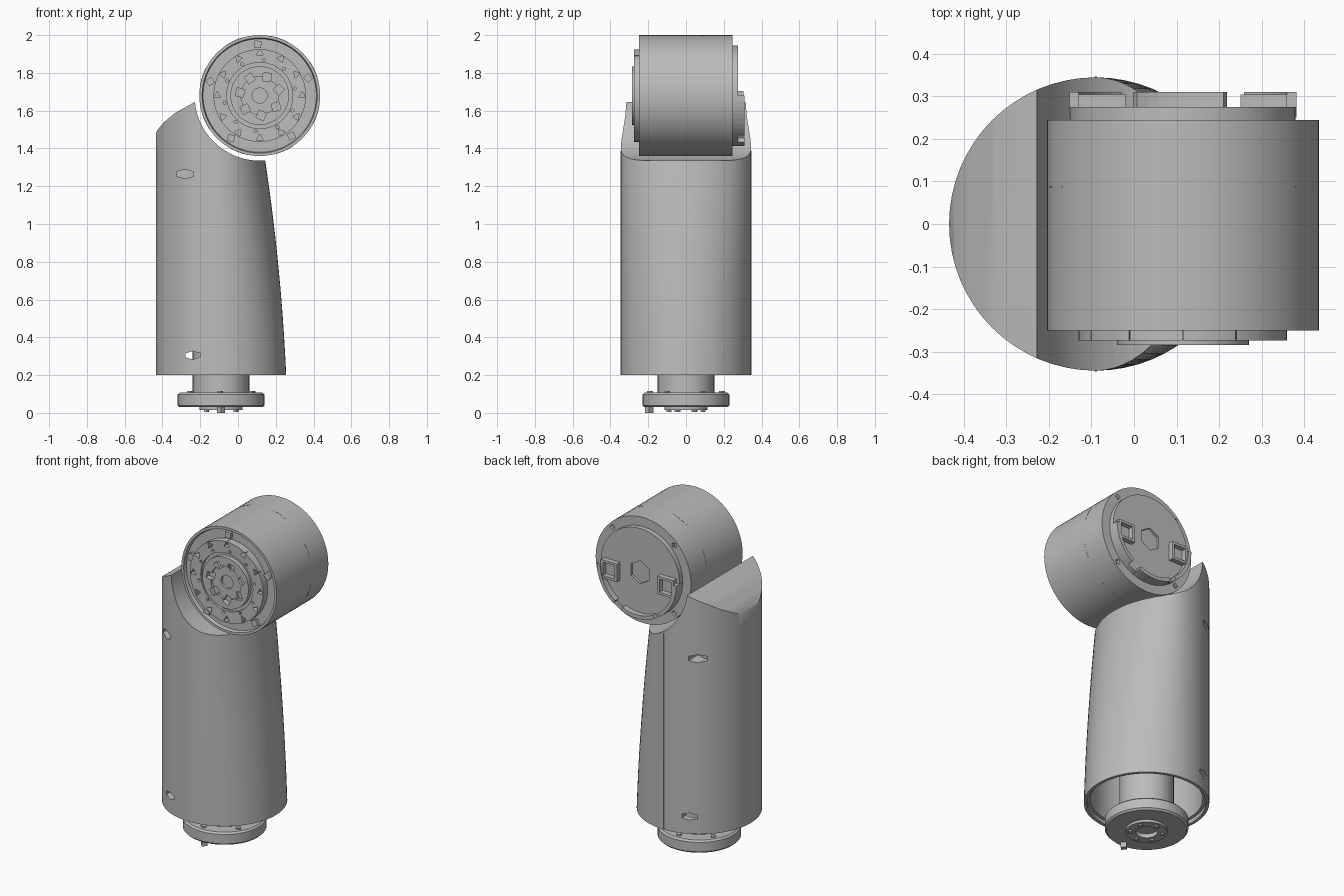
import bpy, bmesh
from math import sin, cos, pi, radians
from mathutils import Matrix

if "Cube" in bpy.data.objects:
    bpy.data.objects.remove(bpy.data.objects["Cube"])

grey = bpy.data.materials.new("plain_grey")
grey.use_nodes = True
grey.diffuse_color = (0.5, 0.5, 0.5, 1)
grey.node_tree.nodes["Principled BSDF"].inputs["Base Color"].default_value = (0.5, 0.5, 0.5, 1)

AX = -0.09              # body axis
CX, CZ = 0.115, 1.68    # drum centre


def finish(name, bm, cutter=False):
    bmesh.ops.remove_doubles(bm, verts=bm.verts, dist=1e-5)
    bmesh.ops.recalc_face_normals(bm, faces=bm.faces)
    mesh = bpy.data.meshes.new(name)
    bm.to_mesh(mesh)
    bm.free()
    mesh.materials.append(grey)
    ob = bpy.data.objects.new(name, mesh)
    bpy.context.collection.objects.link(ob)
    if cutter:
        ob.hide_render = True
        ob.display_type = 'WIRE'
    return ob


def smooth(ob):
    bpy.ops.object.select_all(action='DESELECT')
    ob.select_set(True)
    bpy.context.view_layer.objects.active = ob
    bpy.ops.object.shade_smooth_by_angle(angle=radians(30))


def cut(ob, *cutters):
    # apply each cutter, then remove it
    for c in cutters:
        mod = ob.modifiers.new("cut", 'BOOLEAN')
        mod.operation, mod.solver, mod.object = 'DIFFERENCE', 'EXACT', c
        bpy.ops.object.select_all(action='DESELECT')
        bpy.context.view_layer.objects.active = ob
        bpy.ops.object.modifier_apply(modifier=mod.name)
        bpy.data.objects.remove(c)


def skin(bm, rings):
    # join rings of points with quads and close both ends
    loops = [[bm.verts.new(p) for p in ring] for ring in rings]
    for a, b in zip(loops, loops[1:]):
        for i in range(len(a)):
            j = (i + 1) % len(a)
            bm.faces.new((a[i], a[j], b[j], b[i]))
    bm.faces.new(loops[0])
    bm.faces.new(loops[-1])


def lathe(name, profile, axis='Y', segs=64, cutter=False):
    # profile of (radius, position along axis)
    bm = bmesh.new()
    turn = [2 * pi * i / segs for i in range(segs)]
    if axis == 'Y':
        rings = [[(CX + r * cos(t), h, CZ + r * sin(t)) for t in turn] for r, h in profile]
    else:
        rings = [[(AX + r * cos(t), r * sin(t), h) for t in turn] for r, h in profile]
    skin(bm, rings)
    return finish(name, bm, cutter)


def front_reach(z):
    # the +x side leans in towards the top
    s = (z - 0.2) / 1.13
    return 0.345 - 0.05 * s - 0.06 * s * s


def body_loft(name, z0, z1, inset=0.0, cutter=False):
    bm = bmesh.new()
    rings = []
    for k in range(15):
        z = z0 + (z1 - z0) * k / 14
        ring = []
        for i in range(64):
            t = 2 * pi * i / 64
            rx = front_reach(max(z, 0.2)) if cos(t) > 0 else 0.345
            ring.append((AX + (rx - inset) * cos(t), (0.345 - inset) * sin(t), z))
        rings.append(ring)
    skin(bm, rings)
    return finish(name, bm, cutter)


def pegs(name, items, depth, sides=4, stretch=1.0, cutter=True):
    # short prisms along y at (x, y, z, radius)
    bm = bmesh.new()
    for n, (x, y, z, r) in enumerate(items):
        m = (Matrix.Translation((x, y, z)) @ Matrix.Diagonal((stretch, 1, 1, 1))
             @ Matrix.Rotation(pi / 2, 4, 'X') @ Matrix.Rotation(n * 0.7 if stretch == 1 else 0, 4, 'Z'))
        bmesh.ops.create_cone(bm, cap_ends=True, segments=sides, radius1=r, radius2=r,
                              depth=depth, matrix=m)
    return finish(name, bm, cutter)


def circle_of(count, radius, y, size, start=0.0):
    return [(CX + radius * cos(start + 2 * pi * i / count), y,
             CZ + radius * sin(start + 2 * pi * i / count), size) for i in range(count)]


def extrude_y(name, outline, y0, y1, cutter=False):
    bm = bmesh.new()
    skin(bm, [[(x, y, z) for x, z in outline] for y in (y0, y1)])
    return finish(name, bm, cutter)


# body shell: open underneath, domed shoulder, saddle for the drum
body = body_loft("body_shell", 0.2, 1.75)
roof = extrude_y("roof_cutter", [(-0.6, 1.4), (-0.45, 1.45), (-0.425, 1.5), (-0.39, 1.54), (-0.33, 1.59),
                                 (-0.23, 1.645), (0.1, 1.8), (0.1, 2.1), (-0.6, 2.1)], -0.5, 0.5, True)
saddle = lathe("saddle_cutter", [(0.345, -0.5), (0.345, 0.5)], cutter=True)
above = extrude_y("above_cutter", [(-0.23, 1.68), (0.5, 1.68), (0.5, 2.1), (-0.23, 2.1)], -0.6, 0.6, True)
cavity = body_loft("cavity_cutter", 0.1, 1.1, 0.035, True)
lip = body_loft("lip_cutter", 0.15, 0.225, 0.018, True)
screws = [(-0.28, y, 1.265, 0.025) for y in (-0.3, 0.3)] + [(-0.24, y, 0.305, 0.022) for y in (-0.32, 0.32)]
cut(body, roof, saddle, above, cavity, lip, pegs("screw_hole_cutter", screws, 0.16, 6, 2.0))
smooth(body)

# seam between the two shell halves
for side in (-1, 1):
    extrude_y("shell_seam", [(AX - 0.003, 0.2), (AX + 0.003, 0.2), (AX + 0.003, 1.39), (AX - 0.003, 1.39)],
              side * 0.343, side * 0.347)

# drum with stepped front face and raised rear cover
drum = lathe("joint_drum", [
    (0.04, -0.255), (0.04, -0.27), (0.1, -0.27), (0.1, -0.285), (0.155, -0.285), (0.155, -0.258),
    (0.175, -0.258), (0.175, -0.272), (0.245, -0.274), (0.245, -0.23), (0.3, -0.23), (0.305, -0.25),
    (0.32, -0.25), (0.32, 0.245), (0.265, 0.245), (0.265, 0.275), (0.01, 0.275)])
cut(drum,
    pegs("outer_notch_cutter", circle_of(12, 0.225, -0.27, 0.022), 0.05, 3),
    pegs("inner_notch_cutter", circle_of(7, 0.105, -0.28, 0.03, 0.3), 0.05, 4),
    pegs("small_hole_cutter", circle_of(10, 0.19, -0.27, 0.01, 0.2), 0.04, 4),
    pegs("rear_hex_cutter", [(CX, 0.275, CZ, 0.07)], 0.03, 6),
    pegs("rear_screw_cutter", circle_of(4, 0.292, 0.245, 0.018, pi / 4), 0.04, 4))
smooth(drum)

# lugs in the front groove
pegs("groove_lugs", circle_of(5, 0.272, -0.238, 0.026, 0.35), 0.02, 4, cutter=False)

# raised lip arcs along the lower half of the rear cover
for a0, a1 in ((180, 234), (244, 293), (306, 360)):
    steps = [radians(a0 + (a1 - a0) * i / 8) for i in range(9)]
    outline = [(CX + r * cos(t), CZ + r * sin(t))
               for r, ts in ((0.267, steps), (0.245, steps[::-1])) for t in ts]
    extrude_y("rear_lip", outline, 0.25, 0.31)

# square connector sockets on the rear cover
for side in (-1, 1):
    x, z = CX + side * 0.19, CZ - 0.03
    def square(h):
        return [(x - h, z - h), (x + h, z - h), (x + h, z + h), (x - h, z + h)]
    socket = extrude_y("rear_socket", square(0.055), 0.25, 0.305)
    cut(socket, extrude_y("socket_cutter", square(0.04), 0.27, 0.4, True))

# dashed seam around the drum
for i in range(8):
    bm = bmesh.new()
    rings = []
    for k in range(4):
        t = i * pi / 4 + 0.3 + k * 0.1
        rings.append([(CX + r * cos(t), y, CZ + r * sin(t))
                      for r, y in ((0.315, 0.086), (0.321, 0.086), (0.321, 0.089), (0.315, 0.089))])
    skin(bm, rings)
    finish("drum_seam_dash", bm)

# lower shaft and mounting flange
smooth(lathe("lower_shaft", [(0.15, 0.09), (0.15, 1.15)], 'Z', 48))
flange = lathe("mounting_flange", [
    (0.06, 0.04), (0.06, 0.015), (0.115, 0.015), (0.115, 0.03), (0.22, 0.03), (0.23, 0.04),
    (0.23, 0.097), (0.22, 0.107), (0.1, 0.107)], 'Z', 48)
smooth(flange)

# key tab and bolt heads under the flange
def bolt(name, x, y, r, sides, z0, z1):
    bm = bmesh.new()
    skin(bm, [[(x + r * cos(2 * pi * i / sides), y + r * sin(2 * pi * i / sides), z)
               for i in range(sides)] for z in (z0, z1)])
    return finish(name, bm)

bolt("key_tab", AX, -0.195, 0.022, 4, 0.0, 0.05)
for i in range(6):
    t = i * pi / 3 + 0.5
    bolt("flange_bolt", AX + 0.09 * cos(t), 0.09 * sin(t), 0.014, 5, 0.006, 0.04)
    bolt("flange_top_bolt", AX + 0.19 * cos(t), 0.19 * sin(t), 0.016, 5, 0.09, 0.115)
